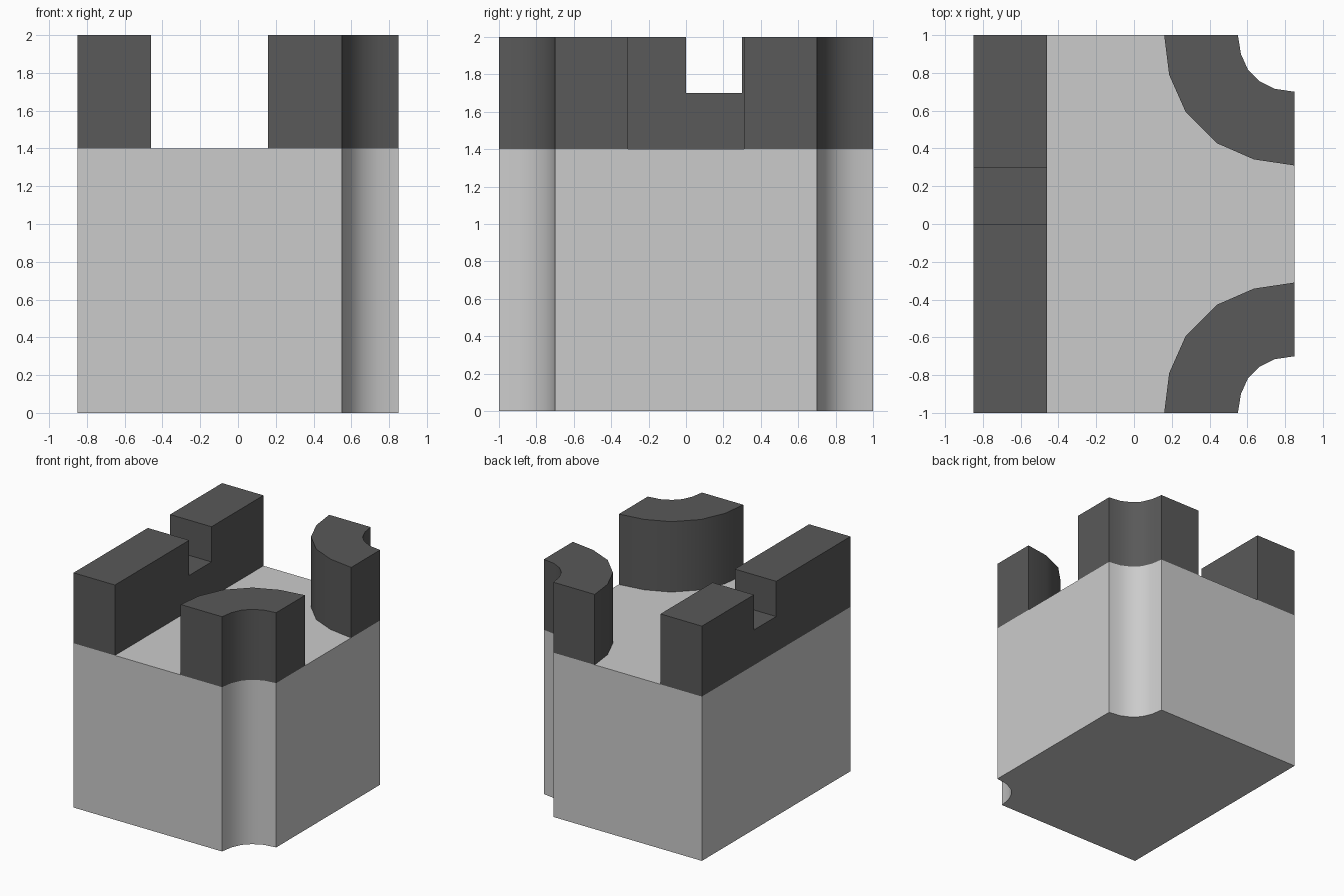
import bpy, bmesh, math

if "Cube" in bpy.data.objects:
    bpy.data.objects.remove(bpy.data.objects["Cube"])

dark = bpy.data.materials.new("dark_battlement")
dark.diffuse_color = (0.1, 0.1, 0.1, 1)
dark.use_nodes = True
dark.node_tree.nodes["Principled BSDF"].inputs["Base Color"].default_value = dark.diffuse_color


def prism(name, profile, z0, z1, axes="xy", mat=None):
    """Extrude a closed profile: 'xy' runs along z, 'yz' runs along x."""
    put = (lambda a, b, c: (a, b, c)) if axes == "xy" else (lambda a, b, c: (c, a, b))
    bm = bmesh.new()
    face = bm.faces.new([bm.verts.new(put(a, b, z0)) for a, b in profile])
    ext = bmesh.ops.extrude_face_region(bm, geom=[face])["geom"]
    shift = put(0, 0, z1 - z0)
    bmesh.ops.translate(bm, vec=shift, verts=[v for v in ext if isinstance(v, bmesh.types.BMVert)])
    bmesh.ops.recalc_face_normals(bm, faces=bm.faces)
    mesh = bpy.data.meshes.new(name)
    bm.to_mesh(mesh)
    bm.free()
    ob = bpy.data.objects.new(name, mesh)
    bpy.context.collection.objects.link(ob)
    if mat:
        mesh.materials.append(mat)
    # smooth curved walls, keep real edges sharp
    bpy.ops.object.select_all(action='DESELECT')
    ob.select_set(True)
    bpy.context.view_layer.objects.active = ob
    bpy.ops.object.shade_smooth_by_angle(angle=math.radians(30))
    return ob


def flip(points):
    return [(x, -y) for x, y in points]


# Corner arcs at the back right, seen from the top
inner = [(.55, 1), (.566, .90), (.604, .815), (.662, .757), (.743, .716), (.85, .70)]
outer = [(.16, 1), (.186, .79), (.274, .592), (.438, .428), (.635, .342), (.85, .31)]

# Grey block with two scooped corners
prism("tower_body", [(-.85, -1)] + flip(inner) + inner[::-1] + [(-.85, 1)], 0, 1.4)

# Curved battlements around the scooped corners
ring = inner + outer[::-1]
prism("back_battlement", ring, 1.4, 2, mat=dark)
prism("front_battlement", flip(ring), 1.4, 2, mat=dark)

# Straight wall on the left with one notch
wall = [(-1, 1.4), (1, 1.4), (1, 2), (.3, 2), (.3, 1.7), (0, 1.7), (0, 2), (-1, 2)]
prism("left_battlement", wall, -.85, -.46, "yz", dark)
